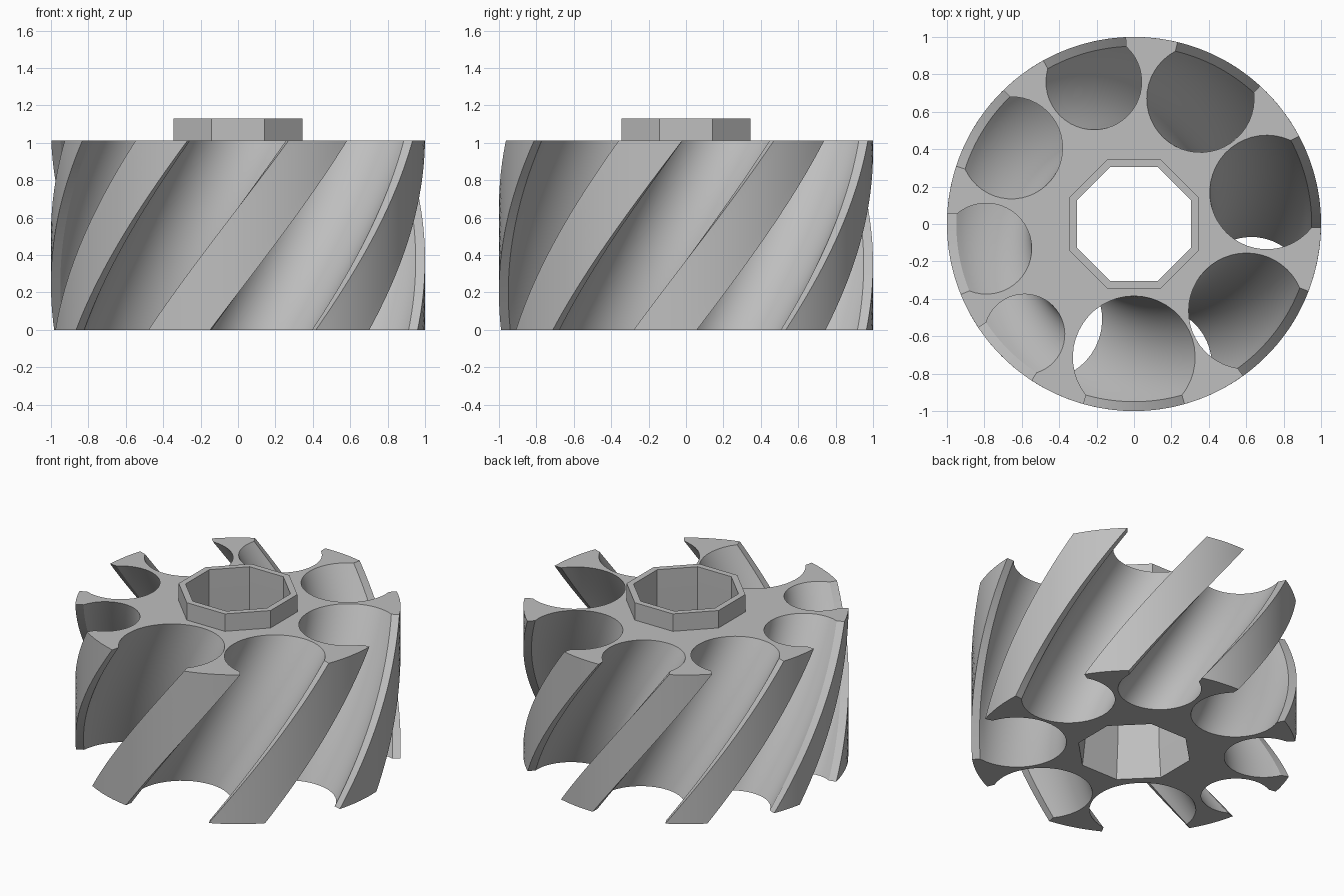
import bpy, bmesh
from math import sin, cos, tan, acos, atan2, pi, radians, hypot

if "Cube" in bpy.data.objects:
    bpy.data.objects.remove(bpy.data.objects["Cube"], do_unlink=True)

RADIUS, LIP, HEIGHT, COLLAR_TOP = 1.0, 0.95, 1.012, 1.13
TWIST, LAYERS, ARC = radians(44.3), 28, 32

# Round flutes at the top face: centre x, centre y, radius
FLUTES = [(0, -0.712, 0.327), (0.602, -0.465, 0.31), (0.71, 0.17, 0.305),
          (0.355, 0.67, 0.287), (-0.215, 0.76, 0.256), (-0.655, 0.407, 0.273),
          (-0.79, -0.132, 0.243), (-0.585, -0.59, 0.215)]


def polar(r, a):
    return r * cos(a), r * sin(a)


def outline():
    """Cross-section: round flutes with short radial lips, joined by outer lands."""
    flutes = []
    for x, y, r in FLUTES:
        d = hypot(x, y)
        half = acos((LIP**2 + d**2 - r**2) / (2 * LIP * d))
        flutes.append((x, y, r, atan2(y, x) % (2 * pi), half, d))
    flutes.sort(key=lambda f: f[3])
    pts = []
    for i, (x, y, r, a, half, d) in enumerate(flutes):
        # lip, circular gullet, lip
        pts.append(polar(RADIUS, a - half))
        phi = atan2(LIP * sin(half), LIP * cos(half) - d)
        for k in range(ARC + 1):
            t = a - phi - (2 * pi - 2 * phi) * k / ARC
            px, py = polar(r, t)
            pts.append((x + px, y + py))
        pts.append(polar(RADIUS, a + half))
        # outer land up to the next flute
        nxt = flutes[(i + 1) % len(flutes)]
        start, end = a + half, nxt[3] - nxt[4]
        if end < start:
            end += 2 * pi
        for k in range(1, 6):
            pts.append(polar(RADIUS, start + (end - start) * k / 6))
    return pts


def add_ring(bm, pts, z, turn=0.0):
    c, s = cos(turn), sin(turn)
    return [bm.verts.new((x * c - y * s, x * s + y * c, z)) for x, y in pts]


def octagon(apothem):
    return [polar(apothem / cos(pi / 8), (k + 0.5) * pi / 4) for k in range(8)]


def bridge(bm, a, b):
    n = len(a)
    for i in range(n):
        j = (i + 1) % n
        bm.faces.new((a[i], a[j], b[j], b[i]))


def fill_between(bm, outer, inner, nz):
    edges = []
    for ring in (outer, inner):
        for i, v in enumerate(ring):
            edges.append(bm.edges.get((v, ring[(i + 1) % len(ring)])))
    bmesh.ops.triangle_fill(bm, use_beauty=True, use_dissolve=False,
                            edges=edges, normal=(0, 0, nz))


bm = bmesh.new()

# Twisted fluted wall
section = outline()
rings = [add_ring(bm, section, HEIGHT * k / LAYERS, TWIST * (k / LAYERS - 1))
         for k in range(LAYERS + 1)]
for low, high in zip(rings, rings[1:]):
    bridge(bm, low, high)

# Octagonal collar and through bore, flared towards the base
bore = [add_ring(bm, octagon(a), z) for a, z in
        [(0.345, HEIGHT), (0.345, COLLAR_TOP), (0.305, COLLAR_TOP),
         (0.305, 0.25), (0.33, 0)]]
for a, b in zip(bore, bore[1:]):
    bridge(bm, a, b)

# Flat end faces
fill_between(bm, rings[-1], bore[0], 1)
fill_between(bm, rings[0], bore[-1], -1)
bmesh.ops.recalc_face_normals(bm, faces=bm.faces[:])

mesh = bpy.data.meshes.new("fluted_cutter")
bm.to_mesh(mesh)
bm.free()
body = bpy.data.objects.new("fluted_cutter", mesh)
bpy.context.collection.objects.link(body)

# Plain grey metal
grey = bpy.data.materials.new("light_grey")
grey.use_nodes = True
colour = (0.52, 0.52, 0.52, 1)
grey.diffuse_color = colour
for node in grey.node_tree.nodes:
    if node.type == "BSDF_PRINCIPLED":
        node.inputs["Base Color"].default_value = colour
mesh.materials.append(grey)

bpy.ops.object.select_all(action="DESELECT")
body.select_set(True)
bpy.context.view_layer.objects.active = body
bpy.ops.object.shade_smooth_by_angle(angle=radians(25))
